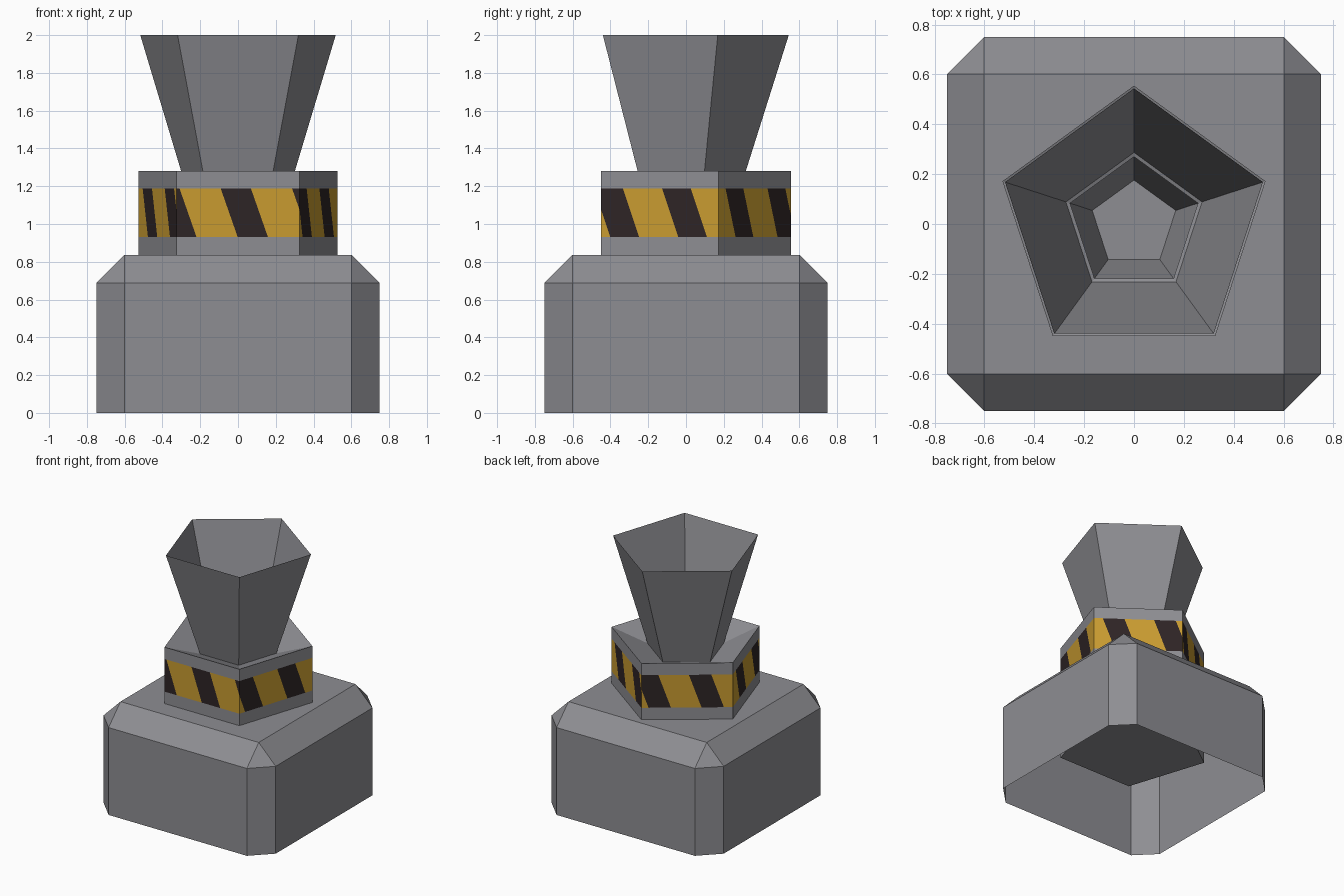
import bpy, bmesh, math
from mathutils import Vector

if "Cube" in bpy.data.objects:
    bpy.data.objects.remove(bpy.data.objects["Cube"])

def material(name, rgb):
    m = bpy.data.materials.new(name)
    m.diffuse_color = (*rgb, 1)
    m.use_nodes = True
    m.node_tree.nodes["Principled BSDF"].inputs["Base Color"].default_value = m.diffuse_color
    return m

GREY = material("grey_metal", (0.27, 0.27, 0.29))
YELLOW = material("warning_yellow", (0.58, 0.33, 0.03))
DARK = material("stripe_dark", (0.027, 0.018, 0.019))

def finish(bm, name, *mats):
    me = bpy.data.meshes.new(name)
    bm.to_mesh(me)
    bm.free()
    for m in mats:
        me.materials.append(m)
    ob = bpy.data.objects.new(name, me)
    bpy.context.collection.objects.link(ob)
    return ob

def pentagon(bm, r, z):
    # starts at the front left corner and runs counter-clockwise
    return [bm.verts.new((r * math.cos(math.radians(234 + 72 * i)),
                          r * math.sin(math.radians(234 + 72 * i)), z)) for i in range(5)]

def loft(bm, profile, cap_start=True):
    """Five-sided shell through (radius, height) rings; returns the side faces per ring pair."""
    rings = [pentagon(bm, r, z) for r, z in profile]
    if cap_start:
        bm.faces.new(rings[0][::-1])
    return [[bm.faces.new((a[i], a[(i + 1) % 5], b[(i + 1) % 5], b[i])) for i in range(5)]
            for a, b in zip(rings, rings[1:])]

# Base: chamfered box, open underneath
bm = bmesh.new()
bmesh.ops.create_cube(bm, size=1)
for v in bm.verts:
    v.co = Vector((v.co.x * 1.5, v.co.y * 1.5, (v.co.z + 0.5) * 0.836))
edges = [e for e in bm.edges if max(v.co.z for v in e.verts) > 0.1]
bmesh.ops.bevel(bm, geom=edges, offset=0.148, segments=1, affect='EDGES')
bm.normal_update()
bottom = [f for f in bm.faces if f.normal.z < -0.9]
bmesh.ops.delete(bm, geom=bottom, context='FACES_ONLY')
finish(bm, "base_housing", GREY)

# Collar: pentagonal prism with dished top and a hazard band cut into its sides
Z0, Z1 = 0.93, 1.187
PERIOD, WIDTH, LEAN = 0.378, 0.16, 0.35
OFFSETS = [0.235, 0.339, 0.065, 0.339, 0.075]
bm = bmesh.new()
sides = loft(bm, [(0.555, 0.35), (0.555, Z0), (0.555, Z1), (0.555, 1.28), (0.27, 1.181)])
for face, off in zip(list(sides[1]), OFFSETS):
    vs = [v.co.copy() for v in face.verts]
    origin = vs[3]
    along = (vs[1] - vs[0]).normalized()
    normal = (along + Vector((0, 0, LEAN))).normalized()
    parts = [face]
    for k in range(-2, 3):
        for t in (off + k * PERIOD, off + k * PERIOD + WIDTH):
            geom = set(parts)
            for f in parts:
                geom.update(f.edges)
                geom.update(f.verts)
            res = bmesh.ops.bisect_plane(bm, geom=list(geom), dist=1e-5,
                                         plane_co=origin + along * t, plane_no=normal)
            parts = list({f for f in parts if f.is_valid} |
                         {g for g in res['geom'] if isinstance(g, bmesh.types.BMFace)})
    for f in parts:
        c = f.calc_center_median() - origin
        u = c.dot(along) + LEAN * c.z
        f.material_index = 2 if (u - off) % PERIOD < WIDTH else 1
finish(bm, "striped_collar", GREY, YELLOW, DARK)

# Funnel: open five-sided shell reaching down through the collar
bm = bmesh.new()
loft(bm, [(0.07, 0.5), (0.544, 2.0)])
finish(bm, "funnel", GREY)
